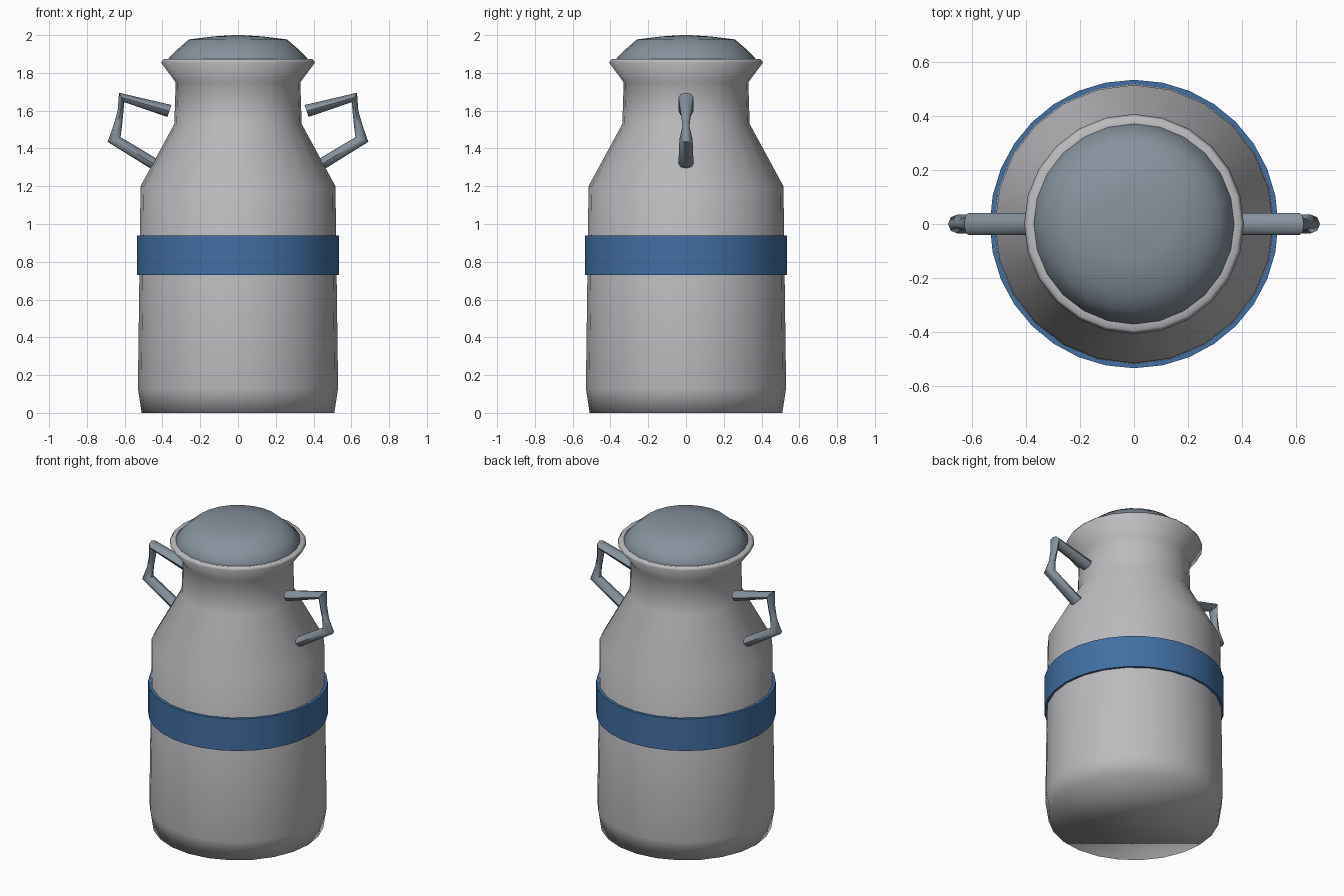
import bpy, bmesh, math
from mathutils import Vector

if "Cube" in bpy.data.objects:
    bpy.data.objects.remove(bpy.data.objects["Cube"], do_unlink=True)


def material(name, rgb):
    m = bpy.data.materials.new(name)
    m.use_nodes = True
    m.diffuse_color = (*rgb, 1)
    m.node_tree.nodes["Principled BSDF"].inputs["Base Color"].default_value = (*rgb, 1)
    return m


pale_metal = material("pale metal", (0.50, 0.50, 0.52))
steel = material("blue grey steel", (0.24, 0.29, 0.34))
blue = material("blue paint", (0.055, 0.16, 0.37))


def build(name, rings, mat, angle, closed=False):
    """Bridge equal-sized rings of points into one skin, capped unless closed."""
    bm = bmesh.new()
    loops = [[bm.verts.new(p) for p in ring] for ring in rings]
    n = len(loops[0])
    pairs = list(zip(loops, loops[1:]))
    if closed:
        pairs.append((loops[-1], loops[0]))
    else:
        bm.faces.new(loops[0])
        bm.faces.new(loops[-1])
    for a, b in pairs:
        for i in range(n):
            j = (i + 1) % n
            bm.faces.new((a[i], a[j], b[j], b[i]))
    bmesh.ops.recalc_face_normals(bm, faces=bm.faces[:])
    mesh = bpy.data.meshes.new(name)
    bm.to_mesh(mesh)
    bm.free()
    mesh.materials.append(mat)
    obj = bpy.data.objects.new(name, mesh)
    bpy.context.collection.objects.link(obj)
    bpy.ops.object.select_all(action='DESELECT')
    bpy.context.view_layer.objects.active = obj
    obj.select_set(True)
    bpy.ops.object.shade_smooth_by_angle(angle=math.radians(angle))
    return obj


def circle(r, z, n):
    return [(r * math.cos(t * math.tau / n), r * math.sin(t * math.tau / n), z)
            for t in range(n)]


def lathe(name, profile, mat, n, angle, closed=False):
    return build(name, [circle(r, z, n) for r, z in profile], mat, angle, closed)


# Can body: base, straight wall, shoulder, neck and flared rim
lathe("can_body", [(0.51, 0), (0.53, 0.13), (0.516, 1.2), (0.337, 1.53),
                   (0.33, 1.75), (0.408, 1.855), (0.395, 1.873), (0.36, 1.865)],
      pale_metal, 24, 100)

# Domed lid seated inside the rim
lathe("lid", [(0.365, 1.84), (0.372, 1.872), (0.32, 1.925), (0.26, 1.977),
              (0.13, 1.993), (0.02, 2.0)], steel, 24, 60)

# Painted band around the wall
lathe("band", [(0.51, 0.73), (0.535, 0.73), (0.535, 0.94), (0.51, 0.94)],
      blue, 32, 40, closed=True)

# Bent handles: outer edge, inner edge and half depth at each section
sections = [((0.352, 1.63), (0.374, 1.567), 0.04),
            ((0.63, 1.695), (0.602, 1.645), 0.04),
            ((0.637, 1.60), (0.606, 1.60), 0.03),
            ((0.66, 1.52), (0.614, 1.52), 0.018),
            ((0.69, 1.435), (0.622, 1.46), 0.035),
            ((0.465, 1.295), (0.43, 1.345), 0.04)]


def handle(name, side):
    rings = []
    for outer, inner, depth in sections:
        o, i = Vector(outer), Vector(inner)
        mid, half = (o + i) / 2, (o - i) / 2
        ring = []
        for k in range(8):
            t = k * math.tau / 8
            p = mid + half * math.cos(t)
            ring.append((side * p.x, depth * math.sin(t), p.y))
        rings.append(ring)
    build(name, rings, steel, 50)


handle("left_handle", 1)
handle("right_handle", -1)
